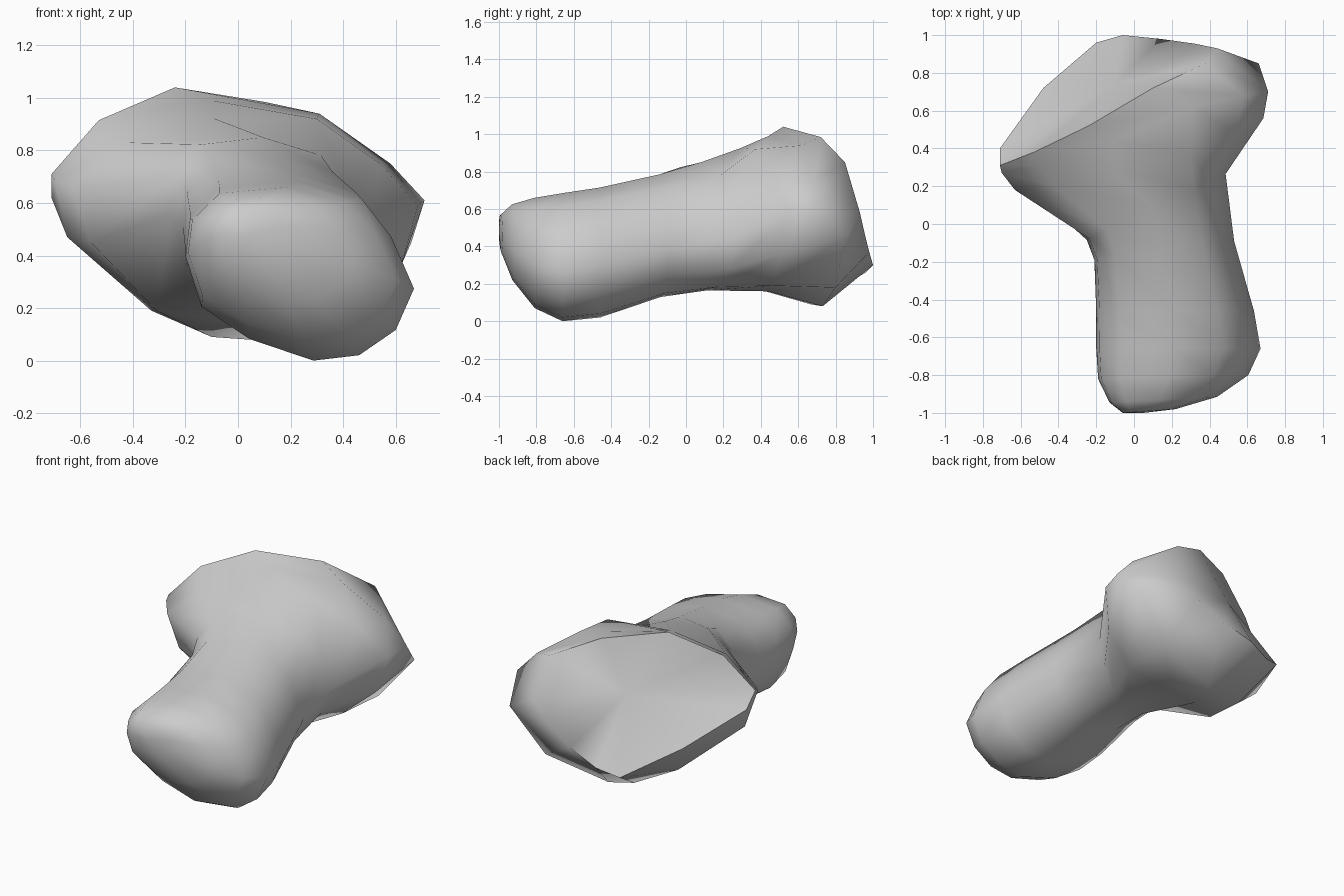
import bpy, bmesh

# Cross-section of the handle, normalised to 0..1 in width and height
PROFILE = [(1, .40), (.90, .69), (.77, .90), (.47, 1), (.15, .96), (.02, .79),
           (0, .58), (.07, .30), (.28, .12), (.56, 0), (.76, .03), (.92, .17)]

# Handle stations: y, sideways tilt, x range, z range
STATIONS = [(-.99, .02, -.06, .22, .37, .57),
            (-.93, .03, -.13, .44, .22, .625),
            (-.81, .02, -.19, .605, .07, .66),
            (-.66, .00, -.20, .67, .00, .685),
            (-.46, .00, -.20, .635, .02, .715),
            (-.14, .10, -.21, .53, .13, .785),
            (.09, .35, -.25, .485, .165, .85)]

# Head rings: front shoulder, widest belly and rim of the back face
SHOULDER = [(.685, .56, .59), (.54, .48, .75), (.30, .37, .92), (-.10, .29, .925),
            (-.42, .20, .83), (-.63, .18, .66), (-.56, .20, .45), (-.31, .32, .19),
            (-.10, .43, .16), (.08, .44, .16), (.42, .46, .19), (.62, .51, .36)]
BELLY = [(.71, .70, .61), (.58, .68, .75), (.31, .62, .94), (-.10, .44, .99),
         (-.50, .31, .89), (-.70, .27, .69), (-.65, .33, .47), (-.33, .55, .19),
         (-.10, .67, .09), (.04, .73, .08), (.44, .80, .18), (.66, .85, .45)]
RIM = [(.44, .93, .58), (.38, .85, .85), (.10, .72, .985), (-.24, .52, 1.04),
       (-.53, .38, .915), (-.71, .31, .71), (-.71, .40, .62), (-.48, .72, .43),
       (-.20, .96, .26), (-.06, 1.0, .30), (.14, .98, .37), (.32, .955, .47)]


def handle_ring(y, tilt, x0, x1, z0, z1):
    return [(x0 + u * (x1 - x0), y + tilt * (u - .5), z0 + v * (z1 - z0))
            for u, v in PROFILE]


# Loft the rings into one closed skin
bm = bmesh.new()
rings = [handle_ring(*s) for s in STATIONS] + [SHOULDER, BELLY, RIM]
loops = [[bm.verts.new(p) for p in ring] for ring in rings]
n = len(PROFILE)
for a, b in zip(loops, loops[1:]):
    for i in range(n):
        j = (i + 1) % n
        bm.faces.new((a[i], a[j], b[j], b[i]))

# Close the two ends with shallow fans
for loop, tip in ((loops[0], (.05, -1, .48)), (loops[-1], (-.10, .74, .69))):
    c = bm.verts.new(tip)
    for i in range(n):
        bm.faces.new((loop[i], loop[(i + 1) % n], c))
bmesh.ops.recalc_face_normals(bm, faces=bm.faces)

mesh = bpy.data.meshes.new("lumpy_stone")
bm.to_mesh(mesh)
bm.free()
stone = bpy.data.objects.new("lumpy_stone", mesh)
bpy.context.collection.objects.link(stone)

# Smooth shading, only the sharpest rim edges stay crisp
bpy.context.view_layer.objects.active = stone
stone.select_set(True)
bpy.ops.object.shade_smooth_by_angle(angle=1.2)
